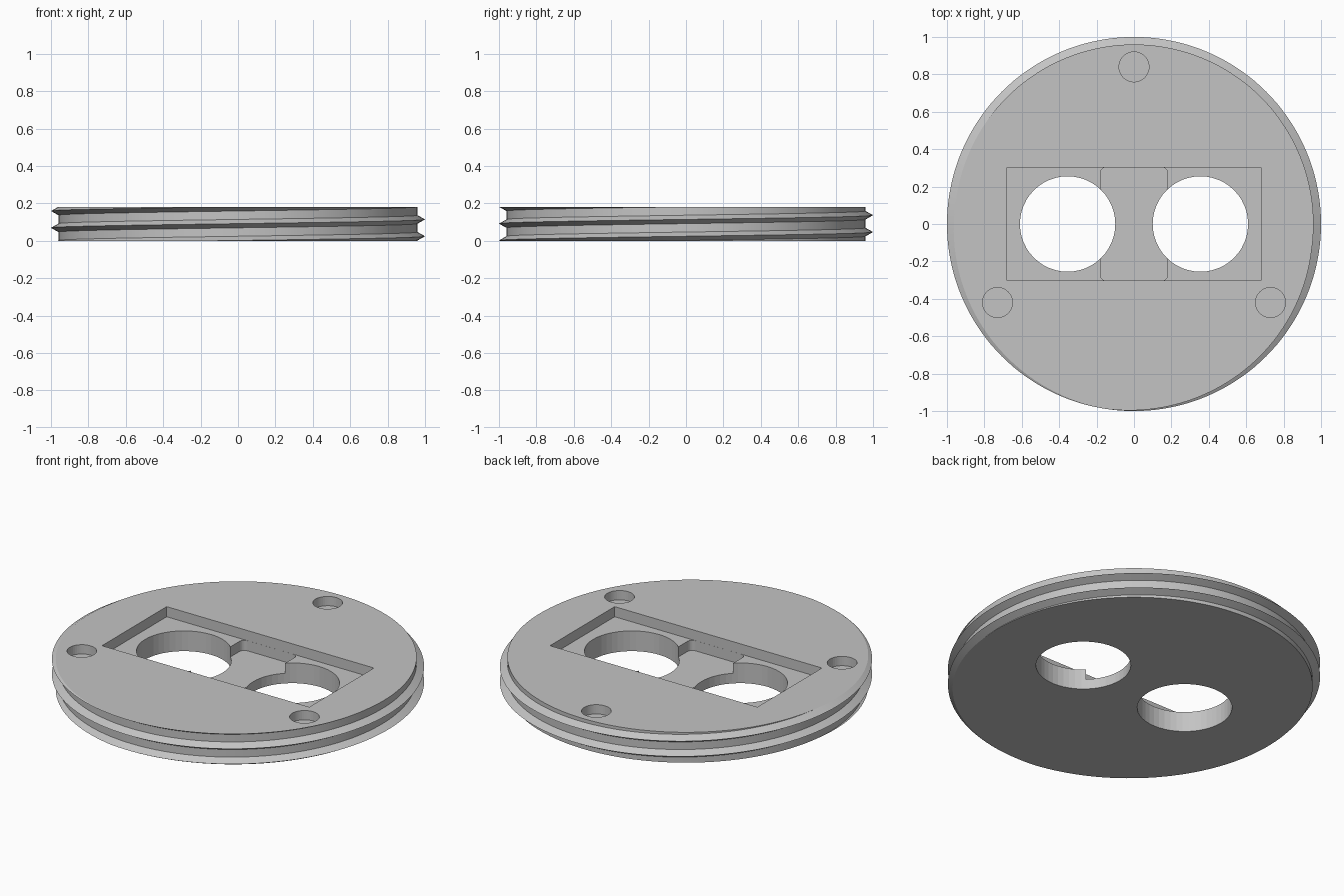
import bpy, bmesh, math
from mathutils import Vector

cube = bpy.data.objects.get("Cube")
if cube:
    bpy.data.objects.remove(cube, do_unlink=True)

HEIGHT, ROOT, CREST = 0.18, 0.96, 1.0
PITCH, HALF, SEGS = 0.09, 0.0225, 144
POCKET_Z, MIDDLE_Z, SCREW_Z = 0.12, 0.06, 0.125

grey = bpy.data.materials.new("light_grey")
grey.use_nodes = True
grey.diffuse_color = (0.55, 0.55, 0.55, 1)
grey.node_tree.nodes["Principled BSDF"].inputs["Base Color"].default_value = (0.55, 0.55, 0.55, 1)


def to_object(name, bm):
    bmesh.ops.recalc_face_normals(bm, faces=bm.faces)
    mesh = bpy.data.meshes.new(name)
    bm.to_mesh(mesh)
    bm.free()
    mesh.materials.append(grey)
    obj = bpy.data.objects.new(name, mesh)
    bpy.context.collection.objects.link(obj)
    return obj


def box_cutter(name, half_x, half_y, z0, z1, corner=0):
    bm = bmesh.new()
    bmesh.ops.create_cube(bm, size=1)
    for v in bm.verts:
        v.co = Vector((v.co.x * 2 * half_x, v.co.y * 2 * half_y, z0 if v.co.z < 0 else z1))
    if corner:
        upright = [e for e in bm.edges if abs(e.verts[0].co.z - e.verts[1].co.z) > 0.01]
        bmesh.ops.bevel(bm, geom=upright, offset=corner, segments=6, profile=0.5, affect='EDGES')
    return to_object(name, bm)


def round_cutter(name, x, y, radius, z0, z1, sides):
    bm = bmesh.new()
    bmesh.ops.create_cone(bm, cap_ends=True, segments=sides, radius1=radius,
                          radius2=radius, depth=z1 - z0)
    bmesh.ops.translate(bm, verts=bm.verts, vec=(x, y, (z0 + z1) / 2))
    return to_object(name, bm)


# Threaded disc: a helical V-thread wall, trimmed flat and capped at both ends
bm = bmesh.new()
section = [(ROOT, -HALF), (CREST, 0), (ROOT, HALF)]
rows = [(r, dz + PITCH * turn) for turn in range(-2, 4) for r, dz in section]
columns = []
for i in range(SEGS):
    a = 2 * math.pi * i / SEGS
    lift = 0.0245 + PITCH * i / SEGS
    columns.append([bm.verts.new((r * math.cos(a), r * math.sin(a), z + lift)) for r, z in rows])
# After a full turn the wall meets itself one pitch higher
for i in range(SEGS):
    here, there = columns[i], columns[(i + 1) % SEGS]
    shift = len(section) if i == SEGS - 1 else 0
    for j in range(len(rows) - 1 - shift):
        k = j + shift
        bm.faces.new((here[j], there[k], there[k + 1], here[j + 1]))
for z, side in ((0, -1), (HEIGHT, 1)):
    bmesh.ops.bisect_plane(bm, geom=bm.verts[:] + bm.edges[:] + bm.faces[:], dist=1e-6,
                           plane_co=(0, 0, z), plane_no=(0, 0, side), clear_outer=True)
bmesh.ops.holes_fill(bm, edges=[e for e in bm.edges if e.is_boundary], sides=0)
disc = to_object("threaded_disc", bm)

# Stepped pocket, two through openings and three blind screw holes
cutters = [
    box_cutter("pocket_cutter", 0.68, 0.303, POCKET_Z, 0.3),
    box_cutter("middle_recess_cutter", 0.18, 0.3025, MIDDLE_Z, 0.15, corner=0.03),
]
for x in (-0.355, 0.355):
    cutters.append(round_cutter("opening_cutter", x, 0, 0.255, -0.1, 0.3, 48))
for x, y in ((0, 0.84), (-0.73, -0.42), (0.73, -0.42)):
    cutters.append(round_cutter("screw_hole_cutter", x, y, 0.08, SCREW_Z, 0.3, 40))

for cutter in cutters:
    cutter.hide_render = True
    mod = disc.modifiers.new(cutter.name, 'BOOLEAN')
    mod.operation = 'DIFFERENCE'
    mod.solver = 'EXACT'
    mod.object = cutter

# Bake the cuts and drop the cutters
bpy.context.view_layer.update()
evaluated = disc.evaluated_get(bpy.context.evaluated_depsgraph_get())
disc.data = bpy.data.meshes.new_from_object(evaluated)
disc.modifiers.clear()
for cutter in cutters:
    bpy.data.objects.remove(cutter, do_unlink=True)

bpy.ops.object.select_all(action='DESELECT')
disc.select_set(True)
bpy.context.view_layer.objects.active = disc
bpy.ops.object.shade_smooth_by_angle(angle=math.radians(5))
